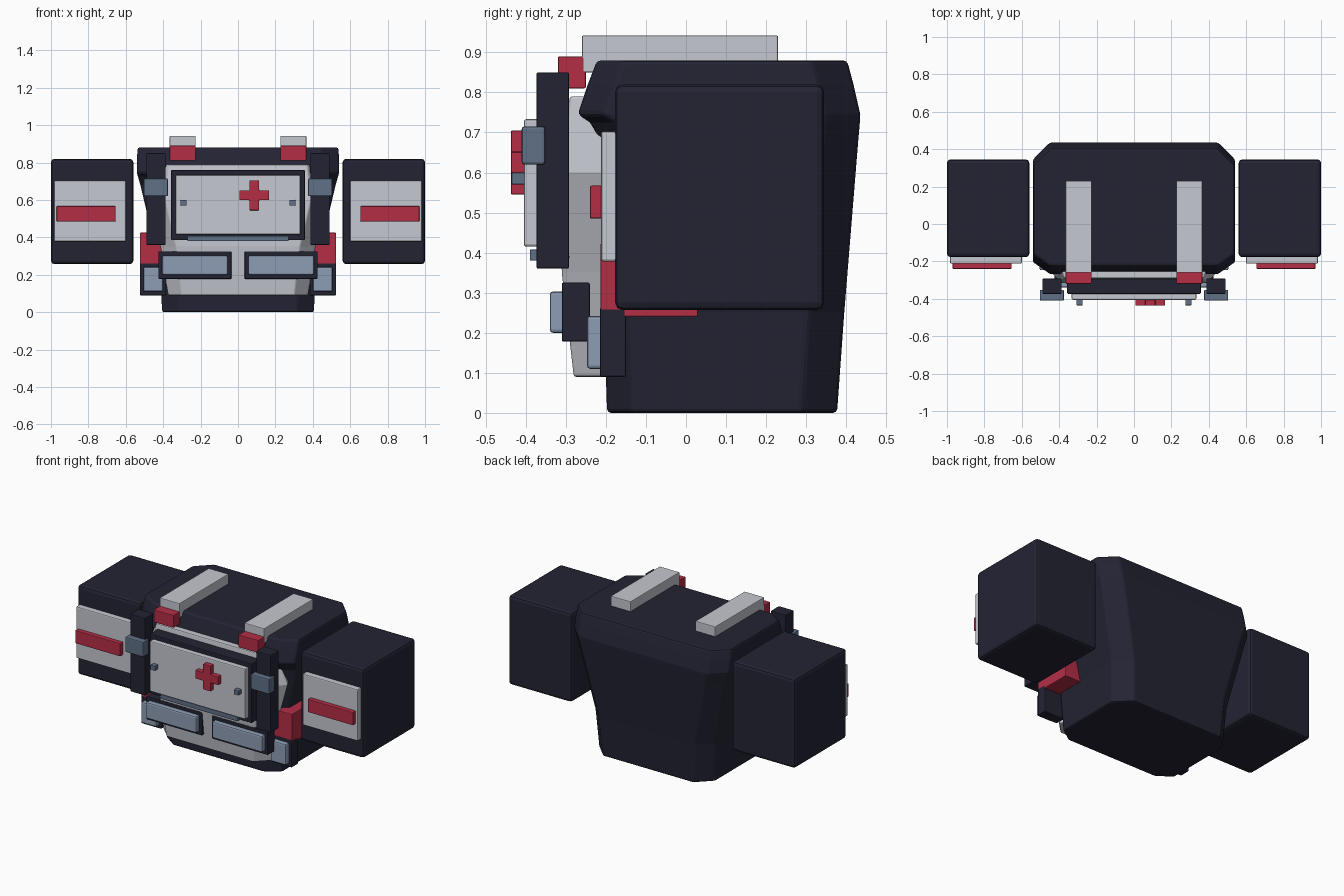
import bpy, bmesh

if "Cube" in bpy.data.objects:
    bpy.data.objects.remove(bpy.data.objects["Cube"])


def material(name, rgb):
    m = bpy.data.materials.new(name)
    m.diffuse_color = (*rgb, 1)
    m.use_nodes = True
    m.node_tree.nodes["Principled BSDF"].inputs["Base Color"].default_value = m.diffuse_color
    return m


NAVY = material("navy", (0.017, 0.017, 0.034))
WHITE = material("off white", (0.56, 0.58, 0.63))
RED = material("red", (0.46, 0.027, 0.062))
SLATE = material("slate blue", (0.115, 0.165, 0.245))
SKY = material("pale blue", (0.27, 0.34, 0.46))


def finish(bm, name, mat, bevel):
    bmesh.ops.recalc_face_normals(bm, faces=bm.faces)
    me = bpy.data.meshes.new(name)
    bm.to_mesh(me)
    bm.free()
    me.materials.append(mat)
    ob = bpy.data.objects.new(name, me)
    bpy.context.collection.objects.link(ob)
    if bevel:
        mod = ob.modifiers.new("bevel", "BEVEL")
        mod.width, mod.segments = bevel, 2
        mod.limit_method, mod.angle_limit = "ANGLE", 0.5
    return ob


def box(name, mat, x, y, z, bevel=0.004):
    """Bevelled box from its x, y and z ranges."""
    bm = bmesh.new()
    bmesh.ops.create_cube(bm, size=1)
    for v in bm.verts:
        v.co = [(r[0] + r[1]) / 2 + c * (r[1] - r[0]) for r, c in zip((x, y, z), v.co)]
    return finish(bm, name, mat, bevel)


def pair(name, mat, x, y, z, bevel=0.004):
    """The same box on both sides."""
    box(name + "_right", mat, x, y, z, bevel)
    box(name + "_left", mat, (-x[1], -x[0]), y, z, bevel)


def loft(name, mat, sections, bevel):
    """Skin over stacked outlines, each given as z and its right half from front to back."""
    bm = bmesh.new()
    rings = []
    for z, half in sections:
        outline = half + [(-x, y) for x, y in reversed(half)]
        rings.append([bm.verts.new((x, y, z)) for x, y in outline])
    n = len(rings[0])
    for a, b in zip(rings, rings[1:]):
        for i in range(n):
            j = (i + 1) % n
            bm.faces.new((a[i], a[j], b[j], b[i]))
    bm.faces.new(rings[0])
    bm.faces.new(rings[-1])
    return finish(bm, name, mat, bevel)


# Pack body with overhanging hood: z, half width, front y, back y
body = []
for z, w, f, b in [(0, .405, -.197, .377), (.25, .42, -.205, .395), (.68, .522, -.212, .43),
                   (.725, .535, -.24, .434), (.745, .54, -.27, .435), (.82, .54, -.245, .418),
                   (.88, .537, -.222, .402)]:
    c = 0.09
    body.append((z, [(w - c, f), (w, f + c * .7), (w, b - c), (w - c, b)]))
loft("pack_body", NAVY, body, 0.01)

# Faceted chest plate: z, outer half width, front half width, front y
chest = []
for z, w, fw, f in [(.09, .375, .30, -.28), (.35, .42, .33, -.31), (.6, .49, .39, -.315),
                    (.79, .40, .37, -.29)]:
    chest.append((z, [(fw, f), (w, -.205), (w - .03, -.15)]))
loft("chest_plate", WHITE, chest, 0.006)

# Side pods with panels
pair("side_pod", NAVY, (.56, 1), (-.177, .345), (.257, .82), .018)
pair("pod_panel", WHITE, (.60, .983), (-.212, -.16), (.378, .703), .006)
pair("pod_stripe", RED, (.655, .97), (-.24, -.20), (.485, .567))

# Shoulder straps and buckles
pair("strap", WHITE, (.227, .365), (-.26, .23), (.85, .942))
pair("strap_buckle", RED, (.227, .365), (-.32, -.25), (.81, .89))

# Front pillars with clips
pair("pillar", NAVY, (.387, .49), (-.373, -.292), (.36, .85))
pair("pillar_clip", SLATE, (.375, .503), (-.41, -.352), (.62, .715), .006)

# Front door, cover, studs and lower lip
box("door_frame", NAVY, (-.357, .357), (-.373, -.28), (.385, .76))
box("door_cover", WHITE, (-.333, .333), (-.405, -.36), (.415, .733), .006)
box("door_lip", SLATE, (-.27, .27), (-.39, -.34), (.38, .408), .003)
pair("door_stud", SLATE, (.275, .307), (-.435, -.40), (.57, .60), .003)

# Raised cross on the door: one plate outline pushed into a solid
bm = bmesh.new()
a, t = .08, .026
quarter = [(a, -t), (a, t), (t, t)]
points = []
for k in range(4):
    points += quarter
    quarter = [(-z, x) for x, z in quarter]
face = bm.faces.new([bm.verts.new((.087 + x, -.403, .625 + z)) for x, z in points])
ext = bmesh.ops.extrude_face_region(bm, geom=[face])
bmesh.ops.translate(bm, vec=(0, -.034, 0),
                    verts=[g for g in ext["geom"] if isinstance(g, bmesh.types.BMVert)])
finish(bm, "door_cross", RED, 0.003)

# Lower front pouches
pair("front_pouch", NAVY, (.035, .425), (-.31, -.24), (.178, .325))
pair("front_pouch_flap", SKY, (.055, .405), (-.34, -.30), (.20, .303), .008)

# Hip pouches and red hip blocks
pair("hip_pouch", NAVY, (.385, .525), (-.215, -.15), (.09, .262))
pair("hip_pouch_flap", SKY, (.40, .505), (-.247, -.205), (.11, .242), .008)
pair("hip_block", RED, (.40, .525), (-.213, .03), (.24, .425))
